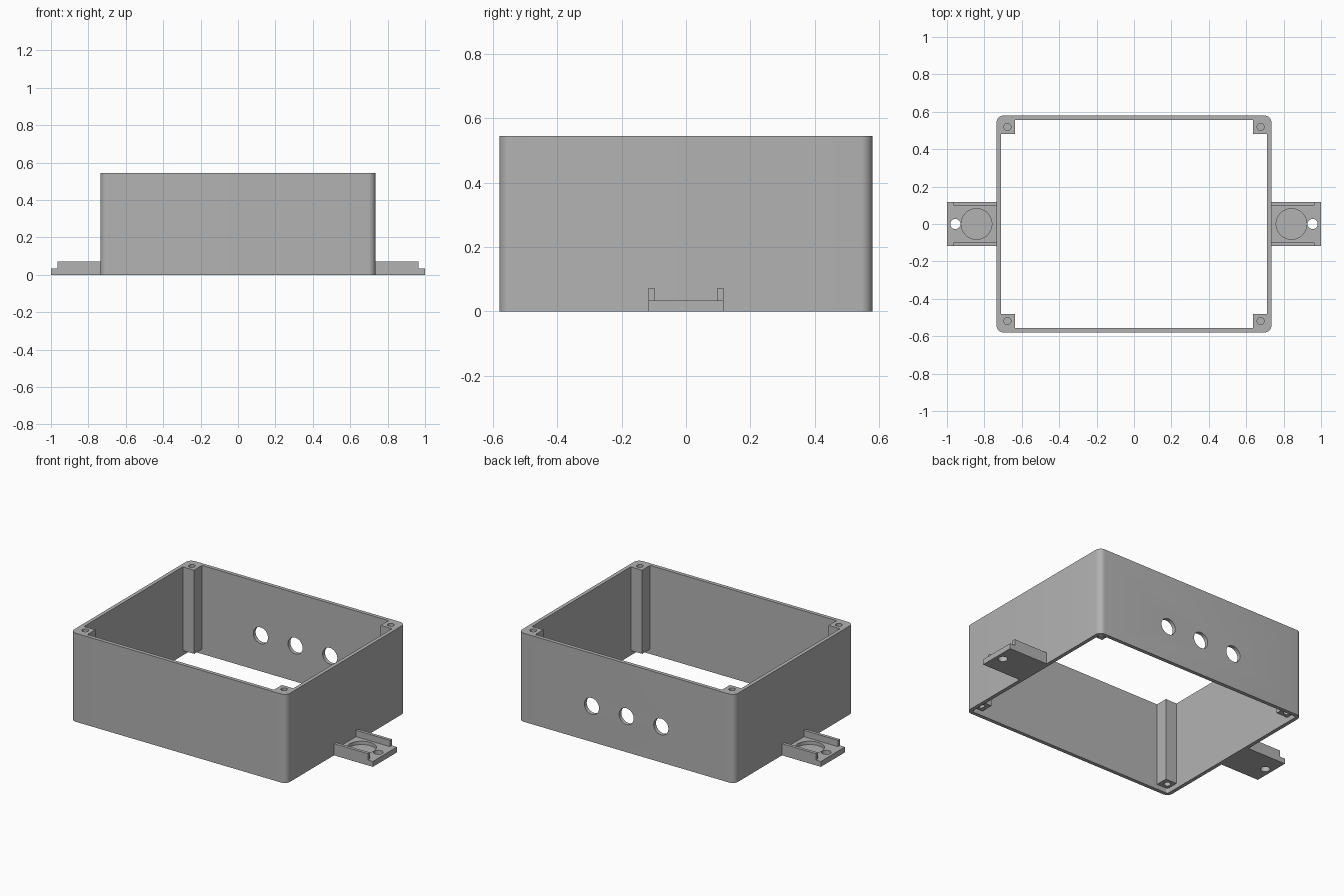
import bpy
import bmesh
import math

if "Cube" in bpy.data.objects:
    bpy.data.objects.remove(bpy.data.objects["Cube"], do_unlink=True)

# Main dimensions
HX, HY, H = 0.735, 0.58, 0.545       # enclosure half sizes and height
WALL, RADIUS = 0.023, 0.037          # wall thickness, outer corner radius
POST_X, POST_Y = 0.635, 0.48         # inner faces of the corner posts
RECESS = 0.03                        # posts stop short of the underside
PLATE, TAB_TOP = 0.033, 0.072        # mounting tab heights
EPS = 0.1

grey = bpy.data.materials.new("plain grey")
grey.use_nodes = True
colour = (0.45, 0.45, 0.45, 1)
grey.diffuse_color = colour
grey.node_tree.nodes["Principled BSDF"].inputs["Base Color"].default_value = colour


def prism(name, outline, z0, z1):
    """Extrude a flat outline from z0 to z1."""
    bm = bmesh.new()
    face = bm.faces.new([bm.verts.new((x, y, z0)) for x, y in outline])
    top = bmesh.ops.extrude_face_region(bm, geom=[face])["geom"]
    bmesh.ops.translate(bm, vec=(0, 0, z1 - z0),
                        verts=[v for v in top if isinstance(v, bmesh.types.BMVert)])
    bmesh.ops.recalc_face_normals(bm, faces=bm.faces)
    mesh = bpy.data.meshes.new(name)
    bm.to_mesh(mesh)
    bm.free()
    mesh.materials.append(grey)
    obj = bpy.data.objects.new(name, mesh)
    bpy.context.collection.objects.link(obj)
    return obj


def box(name, xs, ys, z0, z1):
    (x0, x1), (y0, y1) = sorted(xs), sorted(ys)
    return prism(name, [(x0, y0), (x1, y0), (x1, y1), (x0, y1)], z0, z1)


def rounded_rect(hx, hy, r, steps=8):
    points = []
    for i, (sx, sy) in enumerate([(1, 1), (-1, 1), (-1, -1), (1, -1)]):
        for k in range(steps + 1):
            a = math.pi / 2 * (i + k / steps)
            points.append((sx * (hx - r) + r * math.cos(a),
                           sy * (hy - r) + r * math.sin(a)))
    return points


def cylinder(name, x, y, r, z0, z1, sides=40):
    angles = [2 * math.pi * k / sides for k in range(sides)]
    return prism(name, [(x + r * math.cos(a), y + r * math.sin(a)) for a in angles], z0, z1)


def activate(obj):
    bpy.ops.object.select_all(action='DESELECT')
    obj.select_set(True)
    bpy.context.view_layer.objects.active = obj


def cut(target, cutter):
    """Subtract the cutter from the target and discard it."""
    cutter.hide_render = True
    mod = target.modifiers.new("cut", 'BOOLEAN')
    mod.operation = 'DIFFERENCE'
    mod.solver = 'EXACT'
    mod.object = cutter
    activate(target)
    bpy.ops.object.modifier_apply(modifier=mod.name)
    bpy.data.objects.remove(cutter, do_unlink=True)


def finish(obj):
    activate(obj)
    bpy.ops.object.shade_smooth_by_angle(angle=math.radians(30))


# Enclosure: rounded block with a cross-shaped cavity that leaves corner posts
enclosure = prism("enclosure", rounded_rect(HX, HY, RADIUS), 0, H)
ix, iy = HX - WALL, HY - WALL
cross = []
for sx, sy in [(1, 1), (-1, 1), (-1, -1), (1, -1)]:
    corner = [(sx * ix, sy * POST_Y), (sx * POST_X, sy * POST_Y), (sx * POST_X, sy * iy)]
    cross += corner if sx * sy > 0 else corner[::-1]
cut(enclosure, prism("cavity", cross, -EPS, H + EPS))

# Shallow lid recess under the posts
cut(enclosure, prism("recess", rounded_rect(ix, iy, RADIUS - WALL), -EPS, RECESS))

# Blind screw holes in both ends of each post
for sx in (-1, 1):
    for sy in (-1, 1):
        for z0, z1 in ((H - 0.1, H + EPS), (-EPS, RECESS + 0.1)):
            cut(enclosure, cylinder("screw_hole", sx * 0.677, sy * 0.519, 0.019, z0, z1, 24))

# Three cable holes through the back wall
for x in (-0.236, 0, 0.236):
    hole = cylinder("cable_hole", 0, 0, 0.05, -EPS, EPS)
    hole.rotation_euler.x = math.pi / 2
    hole.location = (x, HY, 0.22)
    bpy.context.view_layer.update()
    cut(enclosure, hole)
finish(enclosure)

# Mounting tabs: plate with two side ribs, a round pocket and a bolt hole
for s, side in ((1, "left"), (-1, "right")):
    tab = box(side + "_mounting_tab", (s * (HX - 0.01), s), (-0.117, 0.117), 0, TAB_TOP)
    cut(tab, box("channel", (s * 0.6, s * 1.1), (-0.098, 0.098), PLATE, TAB_TOP + EPS))
    cut(tab, box("end_step", (s * 0.966, s * 1.1), (-0.2, 0.2), PLATE, TAB_TOP + EPS))
    cut(tab, cylinder("pocket", s * 0.842, 0, 0.082, 0.012, TAB_TOP + EPS, 48))
    cut(tab, cylinder("bolt_hole", s * 0.955, 0, 0.027, -EPS, TAB_TOP + EPS, 32))
    finish(tab)
